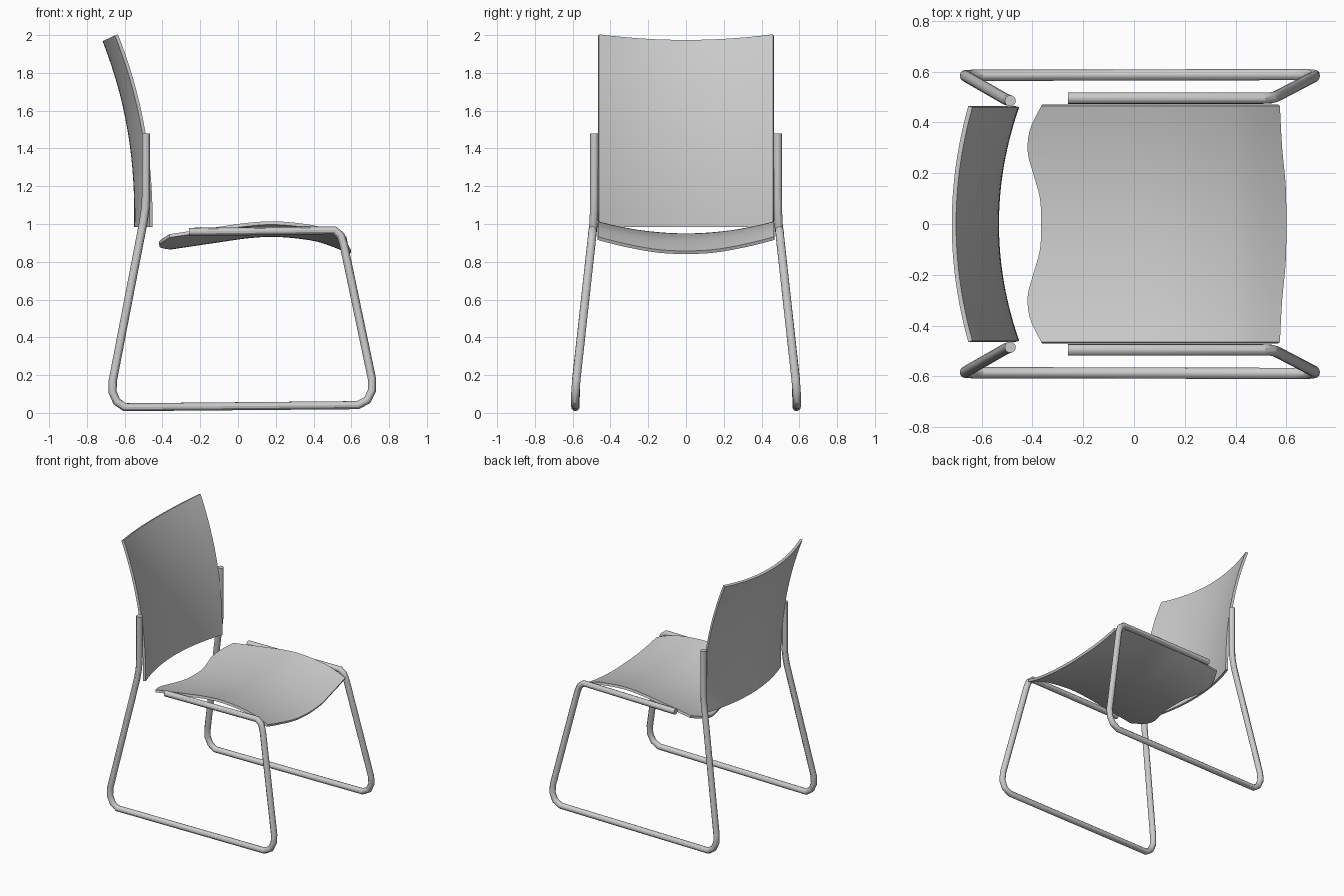
import bpy, bmesh
from mathutils import Vector

if "Cube" in bpy.data.objects:
    bpy.data.objects.remove(bpy.data.objects["Cube"])

HALF = 0.465   # half width of seat and backrest


def interp(pts, t):
    """Smooth interpolation through (position, value) pairs."""
    i = max(k for k in range(len(pts) - 1) if k == 0 or t >= pts[k][0])
    (x0, y0), (x1, y1) = pts[i], pts[i + 1]

    def slope(k):
        a, b = pts[max(k - 1, 0)], pts[min(k + 1, len(pts) - 1)]
        return (b[1] - a[1]) / (b[0] - a[0])
    h = x1 - x0
    s = (t - x0) / h
    return ((2*s**3 - 3*s*s + 1) * y0 + (s**3 - 2*s*s + s) * h * slope(i)
            + (3*s*s - 2*s**3) * y1 + (s**3 - s*s) * h * slope(i + 1))


def panel(name, func, nu, nv, thickness):
    """Curved sheet from func(u, v), thickened on its back side."""
    bm = bmesh.new()
    grid = [[bm.verts.new(func(i / nu, j / nv)) for j in range(nv + 1)]
            for i in range(nu + 1)]
    for i in range(nu):
        for j in range(nv):
            bm.faces.new((grid[i][j], grid[i+1][j], grid[i+1][j+1], grid[i][j+1]))
    me = bpy.data.meshes.new(name)
    bm.to_mesh(me)
    bm.free()
    ob = bpy.data.objects.new(name, me)
    bpy.context.collection.objects.link(ob)
    mod = ob.modifiers.new("thickness", 'SOLIDIFY')
    mod.thickness = thickness
    mod.offset = -1
    finish(ob)


def finish(ob):
    bpy.ops.object.select_all(action='DESELECT')
    ob.select_set(True)
    bpy.context.view_layer.objects.active = ob
    bpy.ops.object.convert(target='MESH')
    bpy.ops.object.shade_smooth_by_angle()


def tube(name, pts, radius):
    cu = bpy.data.curves.new(name, 'CURVE')
    cu.dimensions = '3D'
    cu.bevel_depth = radius
    cu.bevel_resolution = 4
    cu.use_fill_caps = True
    sp = cu.splines.new('POLY')
    sp.points.add(len(pts) - 1)
    for p, co in zip(sp.points, pts):
        p.co = (*co, 1)
    ob = bpy.data.objects.new(name, cu)
    bpy.context.collection.objects.link(ob)
    finish(ob)


# Seat: dished across, arched front to back, wavy rear edge
REAR = [(0, -0.365), (0.1, -0.37), (0.2, -0.397), (0.28, -0.418),
        (0.37, -0.41), (HALF, -0.365)]
FRONT = [(0, 0.6), (0.15, 0.597), (0.3, 0.583), (HALF, 0.574)]
ARCH = [(-0.43, 0.935), (-0.37, 0.945), (-0.1, 0.985), (0.05, 1.006),
        (0.2, 1.014), (0.4, 0.993), (0.5, 0.963), (0.61, 0.917)]


def seat_point(u, v):
    y = (2 * v - 1) * HALF
    rear, front = interp(REAR, abs(y)), interp(FRONT, abs(y))
    x = rear + (front - rear) * u
    return Vector((x, y, interp(ARCH, x) - 0.064 * (1 - (y / HALF) ** 2)))


panel("seat", seat_point, 28, 36, 0.018)


# Backrest: bowed across and curling backwards at the top
def back_point(u, v):
    w = 2 * v - 1
    bow = 1 - w * w
    x = -0.469 - 0.183 * u ** 2.2 - bow * (0.081 - 0.016 * u)
    return Vector((x, w * HALF, 0.985 + u * (1.013 - 0.03 * bow)))


panel("backrest", back_point, 24, 24, 0.018)

# Sled frames: one bent tube on each side
PATH = [(-0.487, 0.485, 1.48), (-0.487, 0.485, 1.15), (-0.491, 0.486, 1.08),
        (-0.503, 0.49, 1.0), (-0.663, 0.582, 0.17), (-0.664, 0.584, 0.11),
        (-0.642, 0.585, 0.06), (-0.60, 0.585, 0.03), (0.635, 0.588, 0.041),
        (0.685, 0.588, 0.068), (0.71, 0.585, 0.12), (0.709, 0.58, 0.18),
        (0.56, 0.502, 0.89), (0.543, 0.497, 0.94), (0.51, 0.495, 0.967),
        (-0.26, 0.495, 0.958)]
for side, label in ((1, "left"), (-1, "right")):
    tube(label + "_frame", [(x, y * side, z) for x, y, z in PATH], 0.022)
